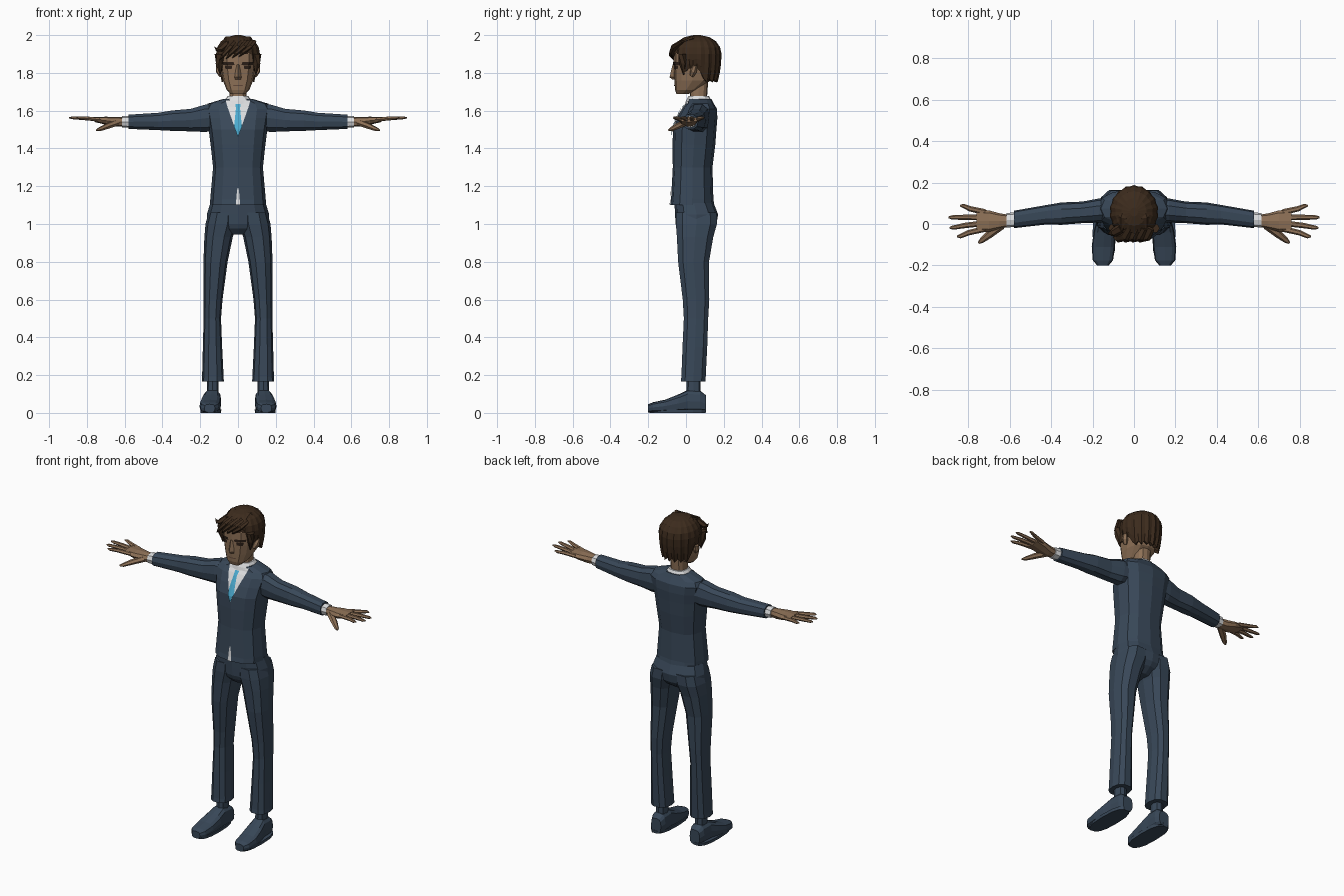
import bpy, bmesh, math
from mathutils import Vector
from mathutils.bvhtree import BVHTree

cube = bpy.data.objects.get("Cube")
if cube:
    bpy.data.objects.remove(cube, do_unlink=True)


def material(name, rgb):
    m = bpy.data.materials.new(name)
    m.use_nodes = True
    m.diffuse_color = (*rgb, 1)
    m.node_tree.nodes["Principled BSDF"].inputs["Base Color"].default_value = (*rgb, 1)
    return m


SUIT = material("navy cloth", (0.04, 0.064, 0.098))
SKIN = material("skin", (0.27, 0.165, 0.095))
HAIR = material("brown hair", (0.045, 0.024, 0.012))
SHIRT = material("white shirt", (0.72, 0.73, 0.74))
TIE = material("blue tie", (0.07, 0.4, 0.62))
DARK = material("dark brown", (0.025, 0.014, 0.009))
LIP = material("lip shade", (0.13, 0.07, 0.045))


def finish(name, bm, mat, mirror):
    bmesh.ops.remove_doubles(bm, verts=bm.verts, dist=0.0004)
    mesh = bpy.data.meshes.new(name)
    bm.to_mesh(mesh)
    bm.free()
    mesh.materials.append(mat)
    ob = bpy.data.objects.new(name, mesh)
    bpy.context.collection.objects.link(ob)
    if mirror:
        ob.modifiers.new("Mirror", "MIRROR").use_mirror_merge = False
    return ob


def skin(name, rows, mat, mirror=False, caps=True):
    """Bridge closed rings of points into one solid."""
    bm = bmesh.new()
    rings = [[bm.verts.new(p) for p in row] for row in rows]
    n = len(rings[0])
    for a, b in zip(rings, rings[1:]):
        for i in range(n):
            j = (i + 1) % n
            bm.faces.new((a[i], a[j], b[j], b[i]))
    if caps:
        bm.faces.new(rings[0])
        bm.faces.new(rings[-1])
    bmesh.ops.recalc_face_normals(bm, faces=bm.faces)
    return finish(name, bm, mat, mirror)


def power(v, p):
    return math.copysign(abs(v) ** p, v)


def loft(name, axis, rings, mat, sides=12, p=0.8, mirror=False):
    """Rounded-box rings along an axis: (position, centre 1, centre 2, radius 1, radius 2)."""
    rows = []
    for pos, c1, c2, r1, r2 in rings:
        row = []
        for i in range(sides):
            a = math.tau * i / sides
            u, v = c1 + r1 * power(math.cos(a), p), c2 + r2 * power(math.sin(a), p)
            row.append({"x": (pos, u, v), "y": (u, pos, v), "z": (u, v, pos)}[axis])
        rows.append(row)
    return skin(name, rows, mat, mirror)


def tube(name, points, radii, mat, flat=1.0, sides=6, mirror=False):
    """Tapered tube through points, flattened along its second axis."""
    pts = [Vector(p) for p in points]
    rows = []
    for i, (p, r) in enumerate(zip(pts, radii)):
        d = (pts[min(i + 1, len(pts) - 1)] - pts[max(i - 1, 0)]).normalized()
        side = d.cross(Vector((0, 0, 1))).normalized()
        up = side.cross(d)
        angles = [math.tau * k / sides for k in range(sides)]
        rows.append([p + side * r * math.cos(a) + up * r * flat * math.sin(a) for a in angles])
    return skin(name, rows, mat, mirror)


def plate(name, target, rows, mat, lift, mirror=False):
    """Thin panel laid on the front of a body; rows are (z, left x, right x)."""
    mesh = target.data
    tree = BVHTree.FromPolygons([v.co for v in mesh.vertices], [f.vertices for f in mesh.polygons])
    fine = []
    for a, b in zip(rows, rows[1:]):
        fine += [[s + (e - s) * k / 4 for s, e in zip(a, b)] for k in range(4)]
    fine.append(rows[-1])
    bm = bmesh.new()
    grid = []
    for z, x0, x1 in fine:
        line = []
        for k in range(9):
            x = x0 + (x1 - x0) * k / 8
            hit = tree.ray_cast(Vector((x, -1, z)), Vector((0, 1, 0)))[0]
            line.append(bm.verts.new((x, (hit.y if hit else 0) - lift, z)))
        grid.append(line)
    for a, b in zip(grid, grid[1:]):
        for k in range(8):
            bm.faces.new((b[k], b[k + 1], a[k + 1], a[k]))
    return finish(name, bm, mat, mirror)


# Jacket body and sleeves
jacket = loft("jacket", "z", [
    (1.10, 0, .033, .148, .117), (1.13, 0, .033, .147, .112), (1.3, 0, .035, .132, .105),
    (1.42, 0, .042, .145, .113), (1.5, 0, .046, .155, .115), (1.56, 0, .06, .165, .106),
    (1.61, 0, .072, .175, .092), (1.637, 0, .075, .16, .072), (1.662, 0, .073, .078, .062)], SUIT)
loft("sleeve", "x", [
    (.08, .07, 1.565, .06, .06), (.17, .065, 1.56, .058, .076), (.25, .056, 1.55, .052, .062),
    (.35, .05, 1.547, .054, .056), (.42, .045, 1.543, .047, .048), (.58, .022, 1.541, .042, .039)],
    SUIT, sides=10, mirror=True)

# Shirt, collar, cuffs and tie
plate("shirt_front", jacket, [(1.655, -.065, .065), (1.62, -.056, .056), (1.462, 0, 0)], SHIRT, .005)
plate("shirt_tail", jacket, [(1.19, -.003, .003), (1.15, -.008, .008), (1.102, -.011, .011)], SHIRT, .004)
plate("tie", jacket, [(1.635, -.014, .014), (1.612, -.011, .011), (1.515, -.021, .021), (1.46, 0, 0)], TIE, .009)
loft("collar", "z", [(1.635, 0, .067, .08, .072), (1.655, 0, .067, .072, .066), (1.678, 0, .068, .054, .054)], SHIRT)
loft("cuff", "x", [(.56, .022, 1.541, .035, .032), (.615, .018, 1.541, .035, .03)], SHIRT, sides=8, mirror=True)

# Hands
loft("palm", "x", [(.6, .016, 1.541, .028, .024), (.65, .014, 1.541, .038, .026),
                   (.7, .014, 1.547, .052, .021), (.76, .016, 1.553, .052, .013)], SKIN, sides=8, mirror=True)
fingers = {"little_finger": (.058, .84, .088), "ring_finger": (.032, .895, .032),
           "middle_finger": (.004, .89, -.018), "index_finger": (-.024, .855, -.06)}
for name, (base, tip_x, tip_y) in fingers.items():
    mid = ((.74 + tip_x) / 2, (base + tip_y) / 2, 1.559)
    tube(name, [(.72, base, 1.551), mid, (tip_x - .015, tip_y, 1.562), (tip_x, tip_y, 1.563)],
         [.014, .013, .010, .004], SKIN, flat=.8, mirror=True)
tube("thumb", [(.64, -.005, 1.537), (.695, -.048, 1.517), (.735, -.08, 1.5), (.75, -.092, 1.497)],
     [.022, .019, .013, .005], SKIN, flat=.8, mirror=True)

# Trousers
loft("trouser_seat", "z", [
    (.945, 0, .04, .04, .06), (.975, 0, .048, .11, .095), (1.0, 0, .053, .165, .108),
    (1.05, 0, .056, .165, .114), (1.11, 0, .043, .147, .104)], SUIT)
loft("trouser_leg", "z", [
    (.165, .133, .038, .058, .068), (.19, .133, .04, .057, .067), (.35, .135, .047, .051, .068),
    (.5, .136, .053, .046, .067), (.6, .132, .053, .05, .073), (.8, .119, .04, .064, .085),
    (.93, .103, .048, .075, .1), (1.0, .088, .055, .084, .113), (1.06, .08, .055, .076, .112)],
    SUIT, sides=10, mirror=True)

# Socks and shoes
loft("sock", "z", [(.08, .134, .04, .032, .038), (.2, .134, .04, .03, .036)], SUIT, sides=8, mirror=True)
loft("shoe", "y", [
    (-.2, .15, .024, .028, .022), (-.175, .15, .029, .049, .027), (-.11, .148, .036, .056, .034),
    (-.04, .142, .05, .053, .048), (.01, .137, .062, .046, .06), (.075, .134, .06, .045, .058),
    (.105, .133, .048, .034, .046)], SUIT, sides=12, p=.65, mirror=True)
loft("sole", "z", [(0, .144, -.045, .054, .152), (.018, .144, -.045, .056, .155)], SUIT, sides=14, p=.75, mirror=True)

# Neck, head and face
loft("neck", "z", [(1.62, 0, .068, .056, .054), (1.68, 0, .066, .046, .046), (1.79, 0, .07, .046, .05)], SKIN)
head = loft("head", "z", [
    (1.687, 0, -.02, .036, .03), (1.71, 0, .002, .06, .06), (1.76, 0, .034, .08, .096),
    (1.82, 0, .043, .091, .108), (1.9, 0, .048, .097, .113), (1.96, 0, .05, .072, .085)], SKIN, p=.72)
loft("nose", "z", [(1.765, 0, -.06, .015, .012), (1.777, 0, -.064, .018, .023), (1.845, 0, -.06, .009, .011)],
     SKIN, sides=4, p=1)
tube("ear", [(.088, .03, 1.785), (.1, .04, 1.81), (.106, .048, 1.838)], [.012, .018, .012], SKIN, mirror=True)
plate("eyebrow", head, [(1.858, .024, .078), (1.843, .018, .08)], DARK, .007, True)
plate("eye", head, [(1.838, .03, .07), (1.82, .034, .066)], DARK, .003, True)
plate("mouth", head, [(1.737, -.026, .026), (1.731, -.024, .024)], LIP, .003)


# Hair cap with ridged strands and a ragged edge
def hair_edge(a, odd):
    front = abs(a)
    if front < .75:
        z = 1.9 + .015 * a
    elif front < 1.9:
        z = 1.805
    else:
        z = 1.75
    return z + .02 * odd


count = 36
rows = []
for step in range(9):
    row = []
    for i in range(count):
        a = math.tau * i / count
        a = a - math.tau if a > math.pi else a
        odd = i % 2
        edge = hair_edge(a, odd)
        if step < 5:
            phi = .12 + (math.pi / 2 - .12) * step / 4
            r, z = math.sin(phi) ** .85, 1.9 + .1 * math.cos(phi)
        else:
            f = min((step - 4) / 3, 1)
            z = 1.9 + (edge - 1.9) * f
            r = 1 - .16 * f * f * (abs(a) > 1.2)
            if step == 8:
                r, z = r * .78, z + .008
        r *= 1 - .04 * odd
        row.append((.118 * r * math.sin(a), .058 - .13 * r * math.cos(a), z))
    rows.append(row)
skin("hair_cap", rows, HAIR)

# Swept fringe, crown locks and sideburns
for k in range(4):
    x = .06 - .035 * k
    tube("fringe_lock", [(x + .02, -.02, 1.968), (x, -.06, 1.94), (x - .035, -.07, 1.905 - .005 * k),
                         (x - .055, -.064, 1.885 - .006 * k)], [.02, .026, .02, .003], HAIR, flat=.5)
tube("side_curl", [(-.06, -.02, 1.955), (-.095, -.04, 1.925), (-.112, -.045, 1.922), (-.124, -.045, 1.938)],
     [.025, .022, .013, .002], HAIR, flat=.7)
for x in (-.05, 0, .05):
    tube("crown_lock", [(x * .7, .1, 1.978), (x, .03, 1.982), (x * 1.2, -.035, 1.958)],
         [.012, .026, .006], HAIR, flat=.5)
tube("sideburn", [(.1, -.02, 1.9), (.1, -.018, 1.85), (.094, -.012, 1.79)], [.024, .02, .003], HAIR, mirror=True)
